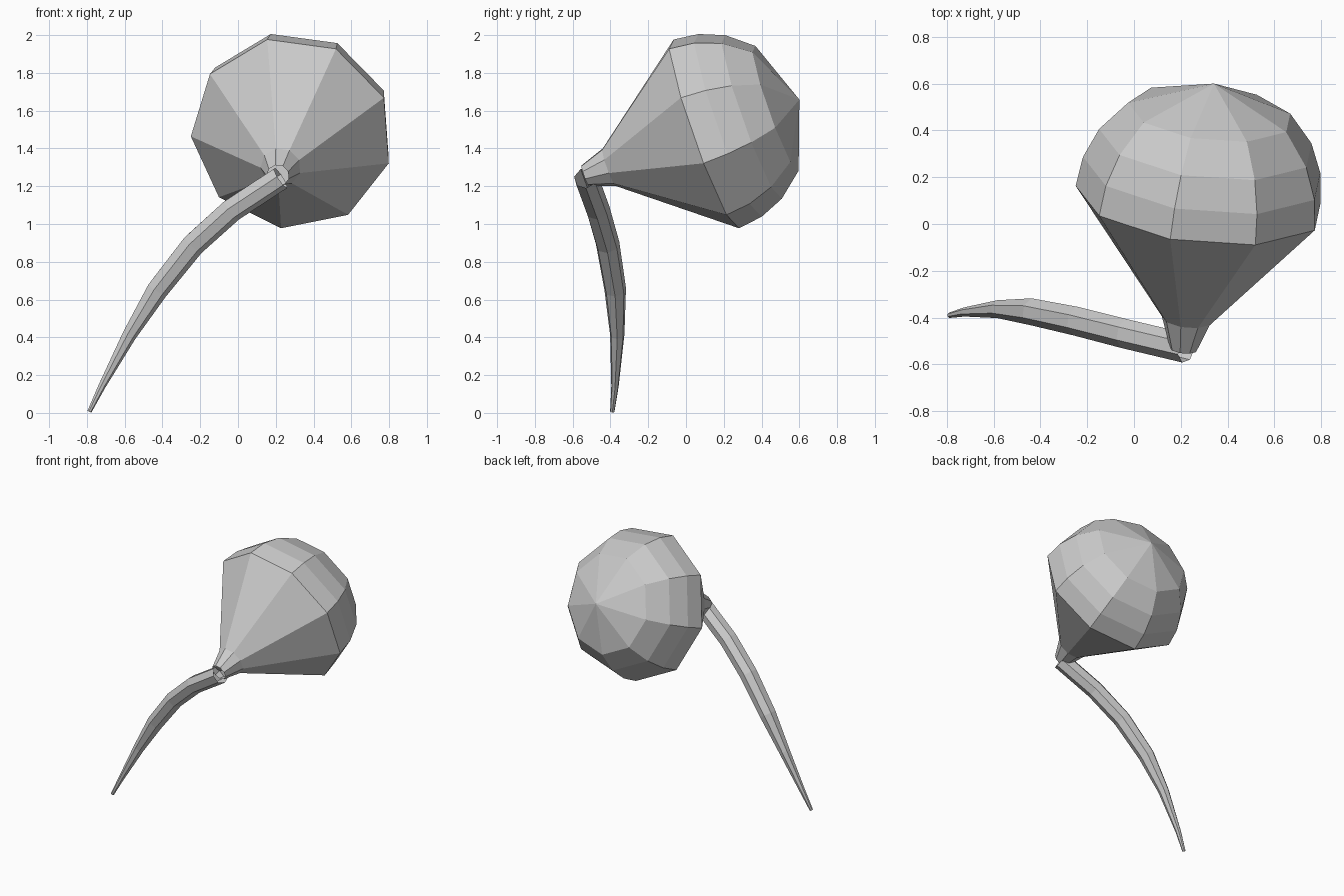
import bpy
from math import cos, sin, pi, sqrt
from mathutils import Vector

if "Cube" in bpy.data.objects:
    bpy.data.objects.remove(bpy.data.objects["Cube"])


def loft(name, rings, pole=None):
    """Skin a list of equal-length vertex rings, optionally closing on a pole."""
    n = len(rings[0])
    verts = [v for ring in rings for v in ring]
    faces = []
    for k in range(len(rings) - 1):
        for i in range(n):
            a, b = k * n + i, k * n + (i + 1) % n
            faces.append((a, b, b + n, a + n))
    if pole is not None:
        verts.append(pole)
        base = (len(rings) - 1) * n
        faces += [(base + i, base + (i + 1) % n, len(verts) - 1) for i in range(n)]
    mesh = bpy.data.meshes.new(name)
    mesh.from_pydata([tuple(v) for v in verts], [], faces)
    mesh.update()
    obj = bpy.data.objects.new(name, mesh)
    bpy.context.collection.objects.link(obj)
    return obj


def circle(centre, u, v, radius, sides):
    return [centre + radius * (cos(2 * pi * i / sides) * u + sin(2 * pi * i / sides) * v)
            for i in range(sides)]


# Bulb: open neck, nine-sided cone and a hemispherical dome on a tilted axis
R = 0.538
centre = Vector((0.284, 0.096, 1.48))
axis = Vector((0.108, 0.937, 0.332)).normalized()
u = Vector((0.236, -0.186, 0.45))
u = (u - u.dot(axis) * axis).normalized()
v = axis.cross(u)
profile = [(-1.25, 0.11), (-1.0, 0.2)] + [(h, sqrt(1 - h * h)) for h in (0, 0.25, 0.5, 0.75)]
loft("bulb", [circle(centre + axis * h * R, u, v, r * R, 9) for h, r in profile],
     centre + axis * R)

# Stem: curved tapering tube from the neck down to the ground (x, y, z, radius)
path = [
    (0.225, -0.530, 1.245, 0.065),
    (-0.035, -0.468, 1.075, 0.065),
    (-0.240, -0.415, 0.890, 0.064),
    (-0.430, -0.375, 0.650, 0.059),
    (-0.578, -0.364, 0.410, 0.039),
    (-0.722, -0.376, 0.140, 0.020),
    (-0.787, -0.390, 0.007, 0.012),
]
points = [Vector(p[:3]) for p in path]
rings = []
for i, p in enumerate(points):
    t = (points[min(i + 1, len(points) - 1)] - points[max(i - 1, 0)]).normalized()
    side = t.cross(Vector((0, 1, 0))).normalized()
    rings.append(circle(p, side, t.cross(side), path[i][3], 7))
loft("stem", rings)
